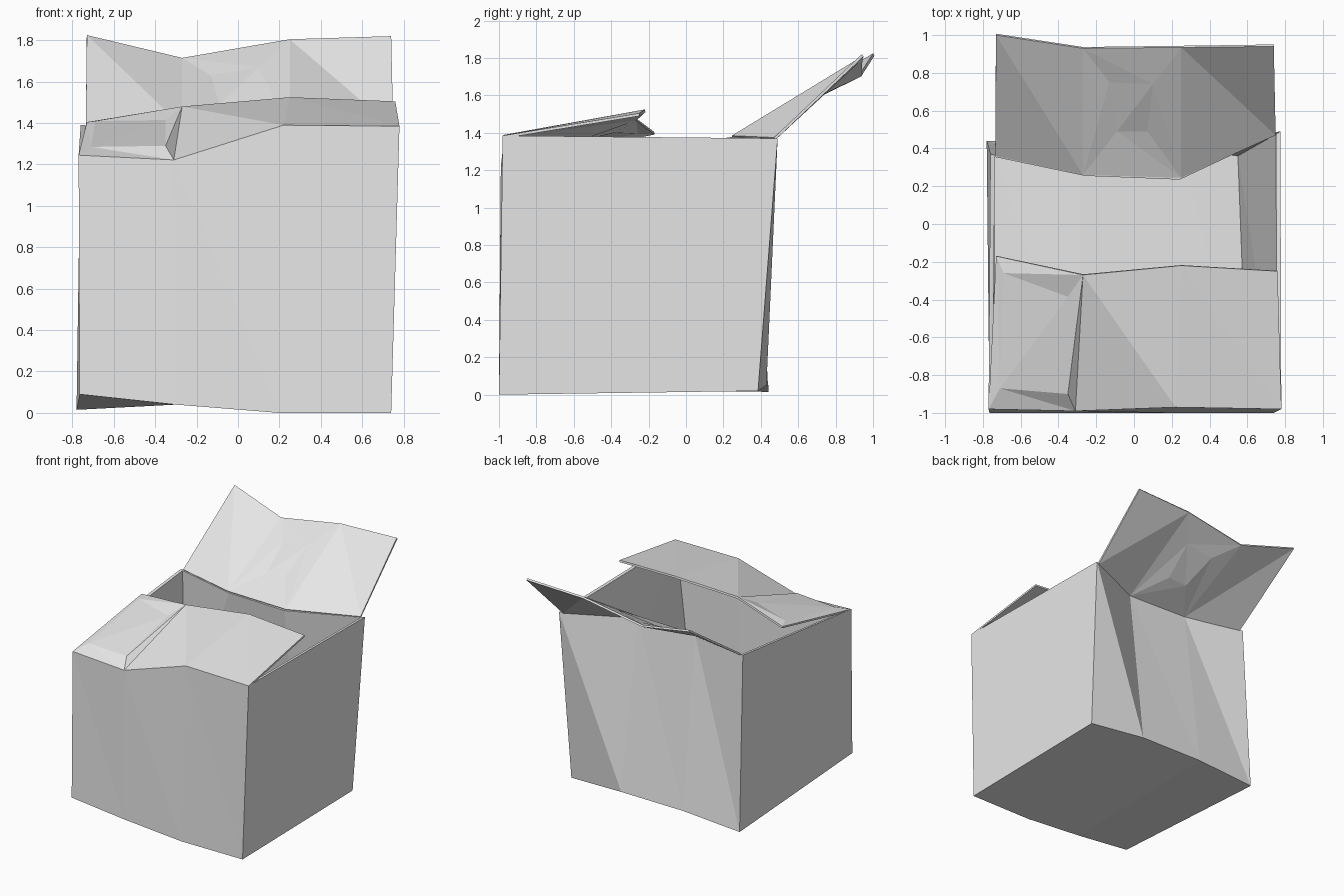
import bpy
import bmesh

if "Cube" in bpy.data.objects:
    bpy.data.objects.remove(bpy.data.objects["Cube"], do_unlink=True)

card = bpy.data.materials.new("light_grey_card")
card.use_nodes = True
card.diffuse_color = (0.8, 0.8, 0.8, 1)
card.node_tree.nodes["Principled BSDF"].inputs["Base Color"].default_value = (0.8, 0.8, 0.8, 1)


def finish(bm, name):
    mesh = bpy.data.meshes.new(name)
    bm.to_mesh(mesh)
    bm.free()
    mesh.materials.append(card)
    obj = bpy.data.objects.new(name, mesh)
    bpy.context.collection.objects.link(obj)
    return obj


def panel_tris(bm, b0, b1, a0, a1):
    """Crease a panel from its upper start to its lower end."""
    bm.faces.new((b0, b1, a0))
    bm.faces.new((b1, a1, a0))


# Rings run along the front from -x to +x, then back along the rear
front_top = [(-.77, -.98, 1.245), (-.31, -.99, 1.222), (.22, -.97, 1.39), (.78, -.98, 1.385)]
rear_top = [(.775, .49, 1.37), (.25, .25, 1.38), (-.27, .27, 1.38), (-.76, .37, 1.39)]
front_base = [(-.765, -1, .09), (-.3, -1, .04), (.2, -1, 0), (.74, -1, 0)]
rear_base = [(.74, .385, .02), (.27, .43, .05), (-.28, .44, .05), (-.78, .44, .015)]
front_floor = [(-.74, -.96, .11), (-.3, -.96, .07), (.2, -.96, .05), (.6, -.96, .05)]
rear_floor = [(.55, .36, .05), (.25, .4, .07), (-.28, .41, .07), (-.74, .4, .05)]


def inner_rim(points, dy):
    return [(x * .97, y + dy, z - .003) for x, y, z in points]


# Box body: outer walls, rim, leaning inner walls and both floor skins
bm = bmesh.new()
rings = [front_base + rear_base, front_top + rear_top,
         inner_rim(front_top, .02) + inner_rim(rear_top, -.015), front_floor + rear_floor]
rings = [[bm.verts.new(p) for p in ring] for ring in rings]
base, top, rim, floor = rings
for upper, lower in ((top, base), (rim, top), (rim, floor)):
    for i in range(8):
        j = (i + 1) % 8
        panel_tris(bm, lower[i], lower[j], upper[i], upper[j])
for ring in (base, floor):
    for i in range(3):
        panel_tris(bm, ring[i], ring[i + 1], ring[7 - i], ring[6 - i])
bmesh.ops.recalc_face_normals(bm, faces=bm.faces)
finish(bm, "box_body")


def flap(name, hinge, edge, dent_panel, dent):
    """Creased sheet with one dented panel, given card thickness."""
    bm = bmesh.new()
    b = [bm.verts.new(p) for p in hinge]
    a = [bm.verts.new(p) for p in edge]
    for i in range(3):
        if i != dent_panel:
            panel_tris(bm, b[i], b[i + 1], a[i], a[i + 1])
            continue
        outer = [b[i], b[i + 1], a[i + 1], a[i]]
        inner = [bm.verts.new(p) for p in dent]
        for k in range(4):
            n = (k + 1) % 4
            bm.faces.new((outer[k], outer[n], inner[n], inner[k]))
        bm.faces.new((inner[0], inner[1], inner[2]))
        bm.faces.new((inner[0], inner[2], inner[3]))
    bmesh.ops.triangulate(bm, faces=[f for f in bm.faces if len(f.verts) > 3])
    obj = finish(bm, name)
    mod = obj.modifiers.new("thickness", 'SOLIDIFY')
    mod.thickness = .015
    mod.offset = -1


# Front flap leans over the opening, rear flap stands up and back
flap("front_flap", front_top,
     [(-.73, -.17, 1.405), (-.27, -.27, 1.48), (.25, -.22, 1.525), (.76, -.25, 1.505)],
     0, [(-.71, -.87, 1.285), (-.35, -.9, 1.29), (-.35, -.385, 1.415), (-.69, -.26, 1.41)])
flap("rear_flap",
     [(-.735, .36, 1.395), (-.27, .26, 1.385), (.25, .245, 1.385), (.75, .47, 1.375)],
     [(-.73, 1, 1.825), (-.27, .93, 1.715), (.25, .935, 1.805), (.74, .94, 1.82)],
     1, [(-.09, .49, 1.49), (.07, .49, 1.5), (.1, .74, 1.67), (-.13, .75, 1.63)])
